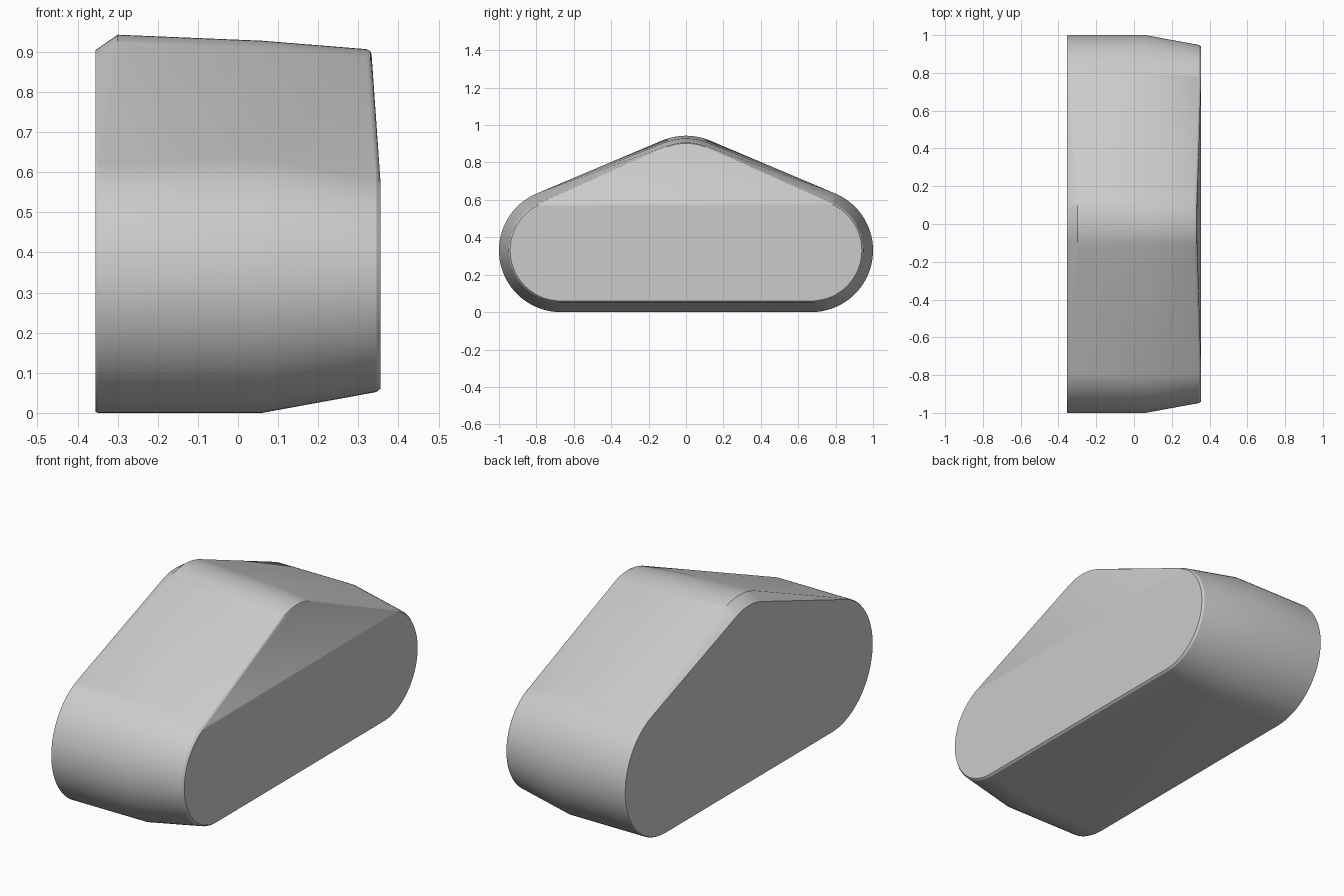
import bpy, bmesh, math

cube = bpy.data.objects.get("Cube")
if cube:
    bpy.data.objects.remove(cube, do_unlink=True)

LOBE_Y, LOBE_Z = 0.67, 0.33
# Rounded end lobes: (x, radius)
LOBES = [(-0.355, 0.327), (-0.35, 0.33), (0.06, 0.33), (0.345, 0.278), (0.355, 0.27)]
# Rounded crest: (x, radius, top height)
CRESTS = [(-0.355, 0.29, 0.905), (-0.30, 0.33, 0.943), (0.06, 0.32, 0.928),
          (0.32, 0.29, 0.907), (0.33, 0.285, 0.902), (0.333, 0.28, 0.895)]


def arc(bm, x, y, z, r, start, end, steps):
    for i in range(steps + 1):
        a = math.radians(start + (end - start) * i / steps)
        bm.verts.new((x, y + r * math.cos(a), z + r * math.sin(a)))


# Body: a taut skin over the lobe and crest arcs
bm = bmesh.new()
for x, r in LOBES:
    arc(bm, x, LOBE_Y, LOBE_Z, r, -90, 68, 40)
    arc(bm, x, -LOBE_Y, LOBE_Z, r, 112, 270, 40)
for x, r, top in CRESTS:
    arc(bm, x, 0, top - r, r, 67, 113, 16)
hull = bmesh.ops.convex_hull(bm, input=bm.verts)
loose = {v for v in hull["geom_interior"] + hull["geom_unused"]
         if isinstance(v, bmesh.types.BMVert)}
bmesh.ops.delete(bm, geom=list(loose), context='VERTS')
bmesh.ops.dissolve_limit(bm, angle_limit=math.radians(0.3),
                         verts=bm.verts, edges=bm.edges)
bmesh.ops.recalc_face_normals(bm, faces=bm.faces)
mesh = bpy.data.meshes.new("rounded_body")
bm.to_mesh(mesh)
bm.free()
body = bpy.data.objects.new("rounded_body", mesh)
bpy.context.collection.objects.link(body)

# Plain grey finish
grey = bpy.data.materials.new("light_grey")
grey.use_nodes = True
color = (0.6, 0.6, 0.6, 1)
grey.diffuse_color = color
grey.node_tree.nodes["Principled BSDF"].inputs["Base Color"].default_value = color
mesh.materials.append(grey)

bpy.ops.object.select_all(action='DESELECT')
body.select_set(True)
bpy.context.view_layer.objects.active = body
bpy.ops.object.shade_smooth_by_angle(angle=math.radians(25))
